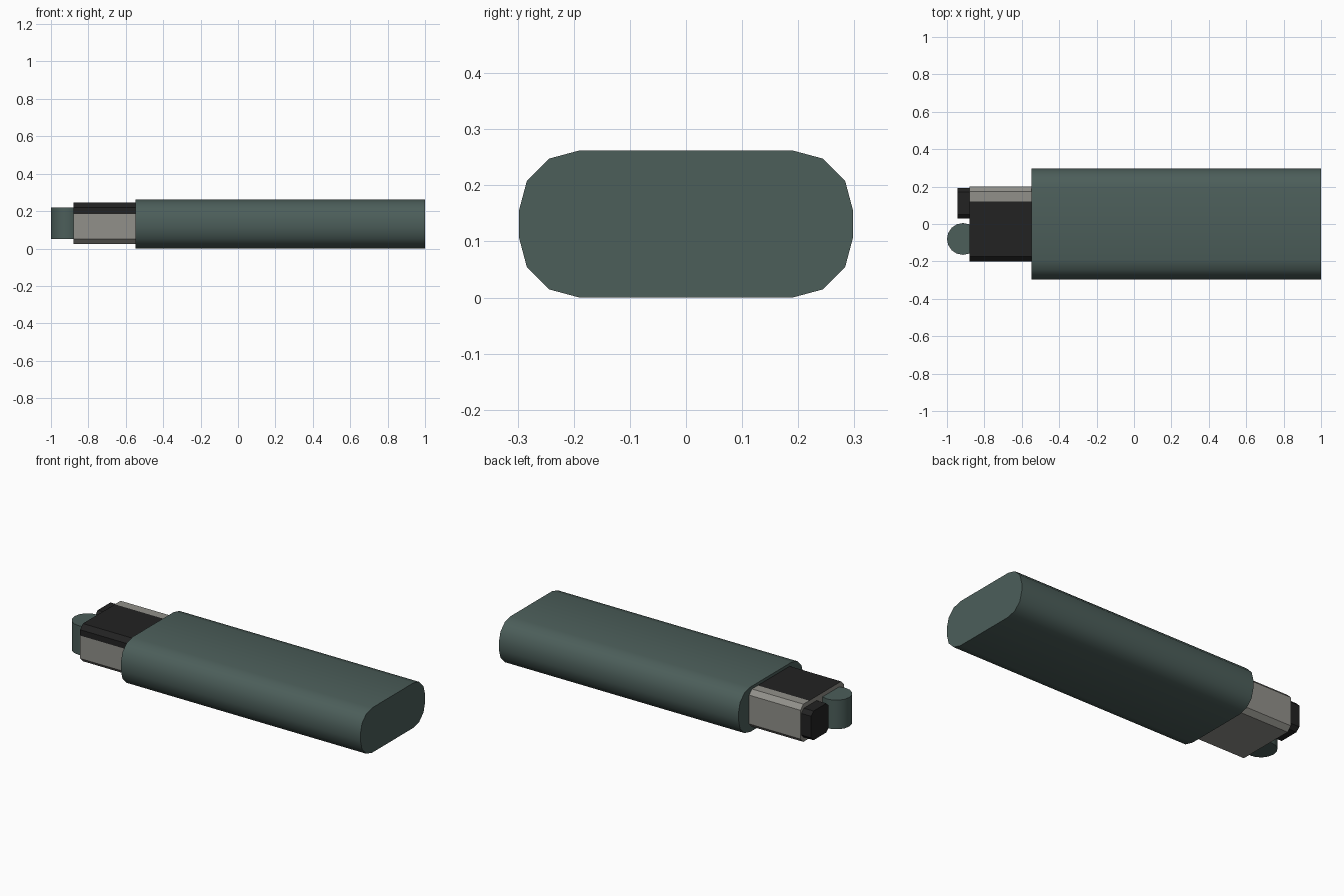
import bpy, bmesh, math

if "Cube" in bpy.data.objects:
    bpy.data.objects.remove(bpy.data.objects["Cube"])


def material(name, rgb):
    m = bpy.data.materials.new(name)
    m.diffuse_color = (*rgb, 1)
    m.use_nodes = True
    m.node_tree.nodes["Principled BSDF"].inputs["Base Color"].default_value = m.diffuse_color
    return m


GREEN = material("dark green", (0.072, 0.112, 0.102))
METAL = material("warm grey metal", (0.285, 0.28, 0.255))
BLACK = material("black plastic", (0.016, 0.016, 0.016))


def extrude_x(name, profile, x0, x1, mats, smooth=None):
    """Extrude a closed (y, z) profile along x, with caps."""
    bm = bmesh.new()
    a, b = ([bm.verts.new((x, y, z)) for y, z in profile] for x in (x0, x1))
    n = len(profile)
    bm.faces.new(a)
    bm.faces.new(b)
    for i in range(n):
        j = (i + 1) % n
        bm.faces.new((a[i], a[j], b[j], b[i]))
    bmesh.ops.recalc_face_normals(bm, faces=bm.faces)
    return finish(name, bm, mats, smooth)


def finish(name, bm, mats, smooth=None):
    me = bpy.data.meshes.new(name)
    bm.to_mesh(me)
    bm.free()
    for m in mats:
        me.materials.append(m)
    ob = bpy.data.objects.new(name, me)
    bpy.context.collection.objects.link(ob)
    if smooth:
        bpy.ops.object.select_all(action='DESELECT')
        ob.select_set(True)
        bpy.context.view_layer.objects.active = ob
        bpy.ops.object.shade_smooth_by_angle(angle=math.radians(smooth))
    return ob


def rounded(hy, hz, cz, r, seg):
    """Rounded rectangle; seg = 1 gives chamfered corners."""
    pts = []
    for q, (sy, sz) in enumerate([(1, 1), (-1, 1), (-1, -1), (1, -1)]):
        for i in range(seg + 1):
            t = math.radians(90 * (q + i / seg))
            pts.append((sy * (hy - r) + r * math.cos(t),
                        cz + sz * (hz - r) + r * math.sin(t)))
    return pts


# Long rounded handle
extrude_x("handle", rounded(0.298, 0.131, 0.131, 0.108, 3), -0.548, 1.0,
          [GREEN], 40)

# Chamfered metal head, split where the black cover begins
head = rounded(0.2, 0.11, 0.135, 0.026, 1)
head.insert(2, (0.12, 0.245))     # cover edge on the top
head.insert(5, (-0.2, 0.185))     # cover edge on the front
core = extrude_x("head", head, -0.88, -0.54, [METAL, BLACK])
for p in core.data.polygons:
    c = p.center
    if abs(p.normal.x) < 0.5 and c.z > 0.185 and c.y < 0.11:
        p.material_index = 1

# Small black plug on the end of the head
extrude_x("plug", rounded(0.081, 0.085, 0.135, 0.022, 1), -0.943, -0.87, [BLACK])
bpy.data.objects["plug"].location.y = 0.111

# Upright thumb roller beside the plug
bm = bmesh.new()
bmesh.ops.create_cone(bm, cap_ends=True, segments=16, radius1=0.085,
                      radius2=0.085, depth=0.17)
bmesh.ops.translate(bm, verts=bm.verts, vec=(-0.915, -0.08, 0.135))
finish("roller", bm, [GREEN], 40)
